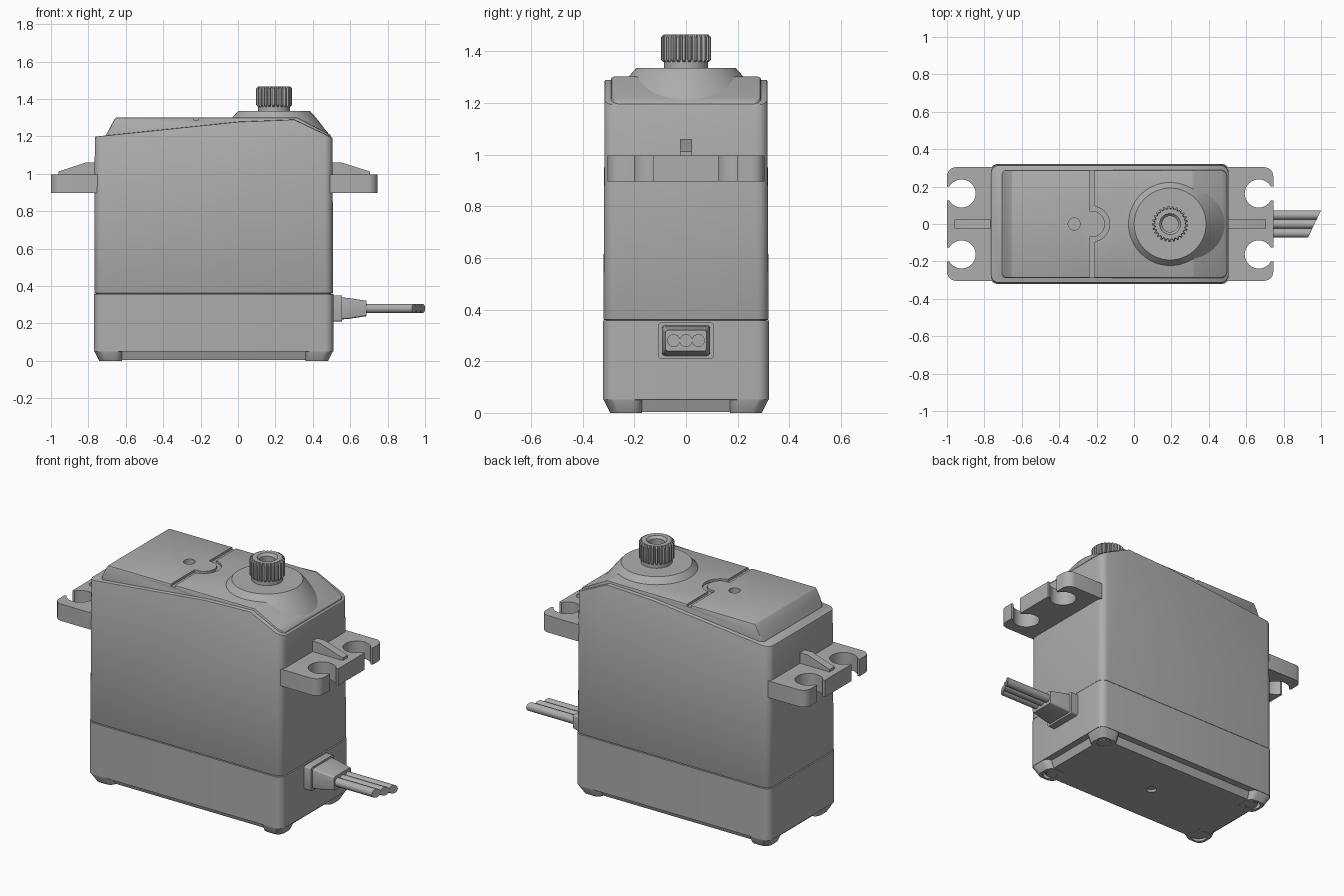
import bpy, bmesh
from math import sin, cos, pi, radians

if "Cube" in bpy.data.objects:
    bpy.data.objects.remove(bpy.data.objects["Cube"])

grey = bpy.data.materials.new("matte grey")
grey.use_nodes = True
COLOUR = (0.42, 0.42, 0.42, 1)
grey.diffuse_color = COLOUR
grey.node_tree.nodes["Principled BSDF"].inputs["Base Color"].default_value = COLOUR
parts = []


def loft(name, rings):
    """Skin a list of equal point loops and cap both ends."""
    bm = bmesh.new()
    loops = [[bm.verts.new(p) for p in ring] for ring in rings]
    n = len(loops[0])
    for a, b in zip(loops, loops[1:]):
        for i in range(n):
            j = (i + 1) % n
            bm.faces.new((a[i], a[j], b[j], b[i]))
    bm.faces.new(loops[0][::-1])
    bm.faces.new(loops[-1])
    bmesh.ops.recalc_face_normals(bm, faces=bm.faces)
    mesh = bpy.data.meshes.new(name)
    bm.to_mesh(mesh)
    bm.free()
    mesh.materials.append(grey)
    obj = bpy.data.objects.new(name, mesh)
    bpy.context.collection.objects.link(obj)
    parts.append(obj)
    return obj


def rounded(x0, x1, y0, y1, r, seg=6):
    """Rounded rectangle as 2D points."""
    pts = []
    corners = ((x1 - r, y1 - r), (x0 + r, y1 - r), (x0 + r, y0 + r), (x1 - r, y0 + r))
    for k, (cx, cy) in enumerate(corners):
        for i in range(seg + 1):
            a = (k + i / seg) * pi / 2
            pts.append((cx + r * cos(a), cy + r * sin(a)))
    return pts


def circle(cx, cy, r, n=40):
    return [(cx + r * cos(2 * pi * i / n), cy + r * sin(2 * pi * i / n)) for i in range(n)]


def stack(name, *levels):
    """Loft 2D outlines, each given with its height."""
    return loft(name, [[(x, y, z) for x, y in pts] for pts, z in levels])


def side_prism(name, pts, w):
    """Extrude an x-z profile across y."""
    return loft(name, [[(x, y, z) for x, z in pts] for y in (-w, w)])


def apply(obj, mod):
    bpy.context.view_layer.objects.active = obj
    bpy.ops.object.modifier_apply(modifier=mod.name)


def boolean(obj, tool, operation="DIFFERENCE"):
    mod = obj.modifiers.new("cut", "BOOLEAN")
    mod.operation, mod.object, mod.solver = operation, tool, "EXACT"
    apply(obj, mod)
    parts.remove(tool)
    bpy.data.objects.remove(tool)


def bevel(obj, width, seg=3, angle=32):
    mod = obj.modifiers.new("bevel", "BEVEL")
    mod.width, mod.segments = width, seg
    mod.limit_method, mod.angle_limit = "ANGLE", radians(angle)
    apply(obj, mod)


def block(x0, x1, w, grow=0.0, r=0.045):
    return rounded(x0 - grow, x1 + grow, -w - grow, w + grow, r)


# Lower case with a chamfered underside
lower = stack("lower_case",
              (block(-0.77, 0.51, 0.322, -0.055), 0.004),
              (block(-0.77, 0.51, 0.322, -0.04), 0.05),
              (block(-0.77, 0.51, 0.322), 0.051),
              (block(-0.77, 0.51, 0.322), 0.357))
boolean(lower, stack("cutter", (circle(-0.13, 0, 0.03), -0.1), (circle(-0.13, 0, 0.03), 0.02)))

# Corner feet with recessed screws
for sx, edge in ((-1, -0.77), (1, 0.51)):
    for sy in (-1, 1):
        def foot(inset):
            xs = sorted((edge - sx * inset, edge - sx * 0.15))
            ys = sorted((sy * (0.322 - inset), sy * 0.17))
            return rounded(*xs, *ys, 0.04)
        cx, cy = edge - sx * 0.085, sy * 0.24
        pad = stack("corner_foot", (foot(0.028), 0), (foot(0.002), 0.052), (foot(0.002), 0.08))
        boolean(pad, stack("cutter", (circle(cx, cy, 0.042), -0.1), (circle(cx, cy, 0.042), 0.04)))
        head = stack("corner_screw", (circle(cx, cy, 0.03), 0.015), (circle(cx, cy, 0.034), 0.06))
        boolean(head, stack("cutter", (circle(cx, cy, 0.016, 6), 0), (circle(cx, cy, 0.016, 6), 0.03)))

# Main case, trimmed to the sloping shoulder line
core = stack("seam_core", (block(-0.77, 0.51, 0.322, -0.012), 0.3),
             (block(-0.77, 0.51, 0.322, -0.012), 0.4))
case = stack("main_case", (block(-0.768, 0.508, 0.32), 0.36), (block(-0.765, 0.505, 0.314), 1.4))
boolean(case, side_prism("cutter", [(-1, 0.3), (1, 0.3), (1, 0.945), (0.5, 1.195), (0.3, 1.29),
                                    (0, 1.278), (-0.77, 1.198), (-1, 1.175)], 0.5), "INTERSECT")
bevel(case, 0.012, 2)

# Raised lid with a sloping nose and tail
lid = stack("lid", (block(-0.71, 0.497, 0.29, 0, 0.035), 1.1), (block(-0.71, 0.497, 0.29, 0, 0.035), 1.4))
boolean(lid, side_prism("cutter", [(-0.71, 1.0), (0.51, 1.0), (0.51, 1.2), (0.315, 1.302),
                                   (-0.655, 1.302), (-0.71, 1.2)], 0.5), "INTERSECT")
bevel(lid, 0.01, 2, 25)

# Lid joint: straight groove stepping around a half disc
def joint(x, r):
    arc = [radians(a) for a in range(75, -76, -10)]
    return ([(x, 0.4), (x, r)] + [(-0.225 + r * cos(a), r * sin(a)) for a in arc] + [(x, -r), (x, -0.4)])


groove = joint(-0.21, 0.095) + joint(-0.238, 0.07)[::-1]
boolean(lid, stack("cutter", (groove, 1.288), (groove, 1.4)))
boolean(lid, stack("cutter", (circle(-0.32, 0, 0.032), 1.27), (circle(-0.32, 0, 0.032), 1.4)))

# Conical boss under the output shaft
SX = 0.193
boss = stack("shaft_boss", (circle(SX, 0, 0.302, 64), 1.2), (circle(SX, 0, 0.224, 64), 1.3),
             (circle(SX, 0, 0.192, 64), 1.336))

# Output shaft: collar, toothed spline and centre bore
stack("shaft_collar", (circle(SX, 0, 0.085), 1.32), (circle(SX, 0, 0.085), 1.366))


def teeth(tip, root, n=25):
    pts = []
    for i in range(n):
        for step, r in ((0, root), (0.28, root), (0.45, tip), (0.83, tip)):
            a = 2 * pi * (i + step) / n
            pts.append((SX + r * cos(a), r * sin(a)))
    return pts


spline = stack("output_spline", (teeth(0.087, 0.08), 1.358), (teeth(0.096, 0.082), 1.367),
               (teeth(0.096, 0.082), 1.456), (teeth(0.086, 0.08), 1.466))
boolean(spline, stack("cutter", (circle(SX, 0, 0.043), 1.37), (circle(SX, 0, 0.043), 1.452),
                      (circle(SX, 0, 0.058), 1.468), (circle(SX, 0, 0.058), 1.5)))

# Mounting ears with open screw slots and a stiffening rib
for side, sx, wall, tip in (("right", -1, -0.765, -1.0), ("left", 1, 0.505, 0.745)):
    outline = rounded(*sorted((wall - sx * 0.1, tip)), -0.304, 0.304, 0.05)
    ear = stack(side + "_mounting_ear", (outline, 0.897), (outline, 0.997))
    for sy in (-1, 1):
        hole = circle(tip - sx * 0.078, sy * 0.163, 0.075)
        boolean(ear, stack("cutter", (hole, 0.8), (hole, 1.1)))
        slot = rounded(*sorted((tip - sx * 0.06, tip + sx * 0.1)), *sorted((sy * 0.125, sy * 0.2)), 0.01)
        boolean(ear, stack("cutter", (slot, 0.8), (slot, 1.1)))
    side_prism(side + "_ear_rib", [(wall - sx * 0.05, 0.95), (wall - sx * 0.05, 1.06), (wall + sx * 0.05, 1.06),
                                   (tip - sx * 0.04, 1.012), (tip - sx * 0.04, 0.95)], 0.023)


# Cable strain relief, lofted outward along x
def relief(x, w, h):
    return [(x, y, 0.28 + z) for y, z in rounded(-w, w, -h, h, 0.012, 3)]


loft("strain_relief_flange", [relief(0.48, 0.108, 0.07), relief(0.555, 0.108, 0.07)])
loft("strain_relief_boot", [relief(0.54, 0.094, 0.06), relief(0.59, 0.092, 0.056),
                            relief(0.688, 0.08, 0.041)])

# Three joined wires with a slanted cut end
for i, y0 in enumerate((-0.048, 0, 0.048)):
    ring = circle(y0, 0.28, 0.025, 20)
    loft("cable_wire_%d" % (i + 1), [[(0.66, y, z) for y, z in ring],
                                     [(0.965 + y * 0.48, y, z) for y, z in ring]])

# Smooth the curved surfaces, keep hard edges crisp
bpy.ops.object.select_all(action="DESELECT")
for obj in parts:
    obj.select_set(True)
bpy.context.view_layer.objects.active = lower
bpy.ops.object.shade_smooth_by_angle(angle=radians(28))
